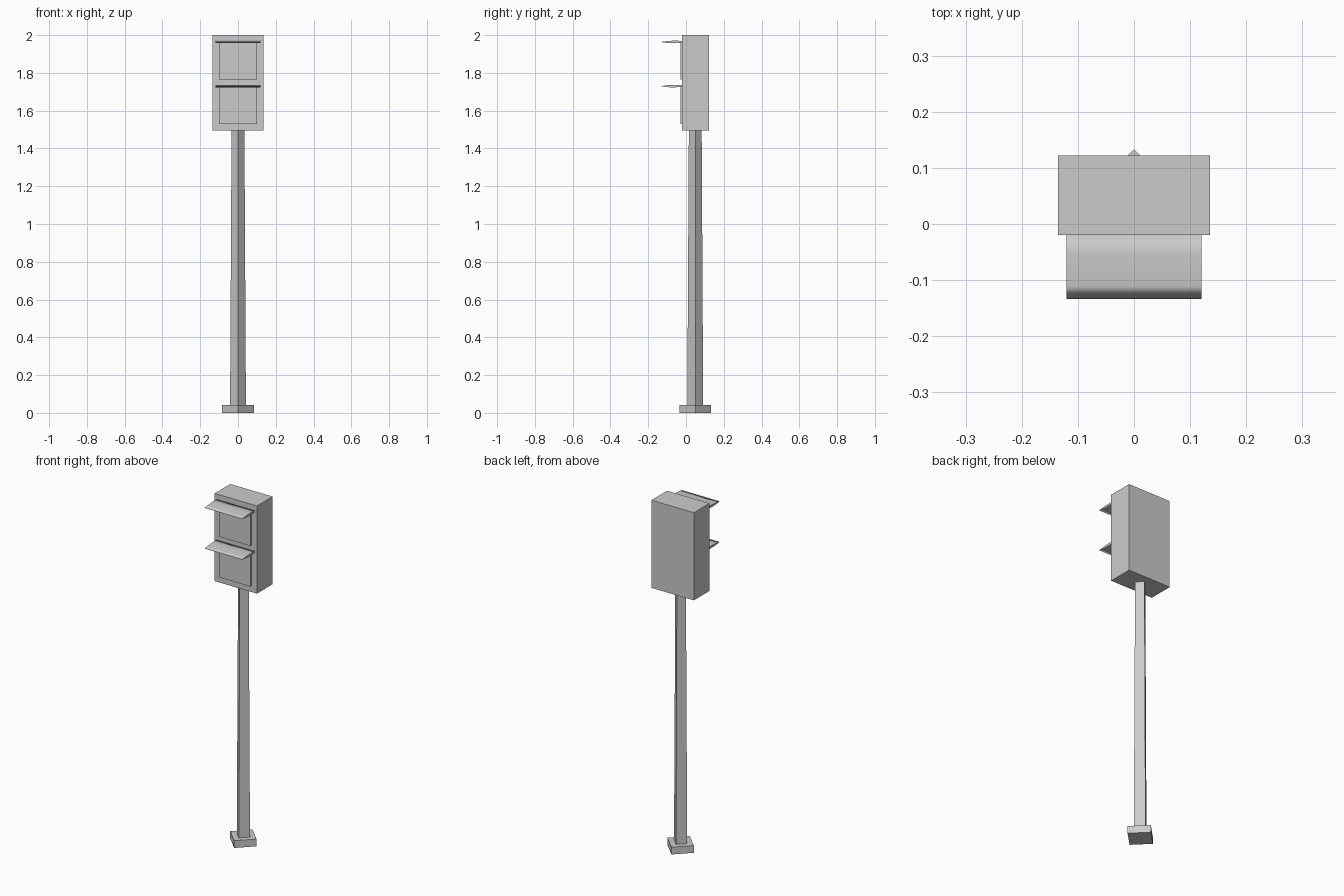
import bpy
import bmesh
import math

default = bpy.data.objects.get("Cube")
if default:
    bpy.data.objects.remove(default, do_unlink=True)

grey = bpy.data.materials.new("plain grey")
grey.use_nodes = True
COLOUR = (0.6, 0.6, 0.6, 1)
grey.diffuse_color = COLOUR
grey.node_tree.nodes["Principled BSDF"].inputs["Base Color"].default_value = COLOUR


def finish(name, bm, smooth=False):
    bmesh.ops.recalc_face_normals(bm, faces=bm.faces)
    mesh = bpy.data.meshes.new(name)
    bm.to_mesh(mesh)
    bm.free()
    mesh.materials.append(grey)
    obj = bpy.data.objects.new(name, mesh)
    bpy.context.collection.objects.link(obj)
    for poly in mesh.polygons:
        poly.use_smooth = smooth and len(poly.vertices) == 4
    return obj


def box(name, low, high):
    bm = bmesh.new()
    bmesh.ops.create_cube(bm, size=1)
    for v in bm.verts:
        v.co = [(a + b) / 2 + c * (b - a) for a, b, c in zip(low, high, v.co)]
    return finish(name, bm)


def diamond_post(name, bottom_radius, top_radius, z0, z1):
    # Four sided post with its corners facing front, back and sides
    bm = bmesh.new()
    rings = []
    for r, z in ((bottom_radius, z0), (top_radius, z1)):
        rings.append([bm.verts.new((r * math.cos(i * math.pi / 2),
                                    0.049 + r * math.sin(i * math.pi / 2), z))
                      for i in range(4)])
    for i in range(4):
        j = (i + 1) % 4
        bm.faces.new((rings[0][i], rings[0][j], rings[1][j], rings[1][i]))
    bm.faces.new(rings[0])
    bm.faces.new(rings[1])
    return finish(name, bm)


def visor(name, z):
    # Thin lens-shaped profile swept across the housing
    profile = [(-0.02, 0.005), (-0.05, 0.007), (-0.08, 0.006), (-0.11, 0.003),
               (-0.134, 0.0), (-0.11, -0.004), (-0.08, -0.007), (-0.05, -0.006),
               (-0.02, -0.004)]
    bm = bmesh.new()
    left, right = [[bm.verts.new((x, y, z + h)) for y, h in profile]
                   for x in (-0.12, 0.12)]
    for i in range(len(profile)):
        j = (i + 1) % len(profile)
        bm.faces.new((left[i], left[j], right[j], right[i]))
    bm.faces.new(left)
    bm.faces.new(right)
    return finish(name, bm, True)


# Stand and housing
diamond_post("base_block", 0.084, 0.084, 0, 0.042)
diamond_post("pole", 0.042, 0.034, 0.04, 1.5)
box("signal_housing", (-0.135, -0.02, 1.495), (0.135, 0.122, 2))

# Upper and lower signal panels with visors
for label, z in (("upper", 1.964), ("lower", 1.73)):
    box(label + "_panel", (-0.1, -0.03, z - 0.2), (0.1, -0.018, z - 0.003))
    visor(label + "_visor", z)
